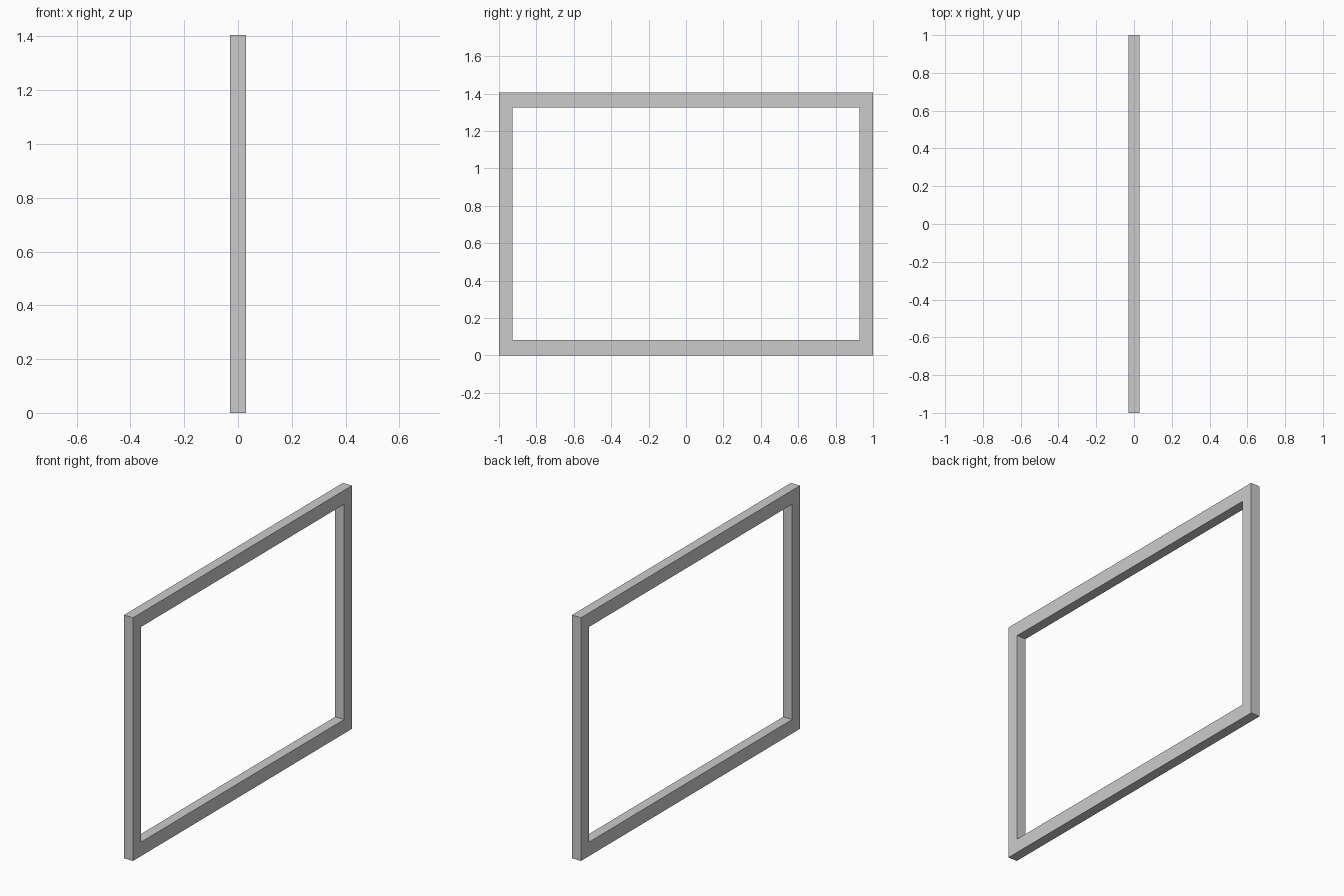
import bpy
import bmesh

if "Cube" in bpy.data.objects:
    bpy.data.objects.remove(bpy.data.objects["Cube"])

WIDTH, HEIGHT, DEPTH = 2.0, 1.406, 0.058
SIDE, RAIL = 0.072, 0.081   # border widths: uprights, top and bottom rails


def rectangle(bm, inset_y, inset_z):
    y = WIDTH / 2 - inset_y
    z0, z1 = inset_z, HEIGHT - inset_z
    corners = [(-y, z0), (y, z0), (y, z1), (-y, z1)]
    return [bm.verts.new((-DEPTH / 2, cy, cz)) for cy, cz in corners]


# Rectangular border with mitred corners, extruded to its depth
bm = bmesh.new()
outer = rectangle(bm, 0, 0)
inner = rectangle(bm, SIDE, RAIL)
faces = []
for i in range(4):
    j = (i + 1) % 4
    faces.append(bm.faces.new((outer[i], outer[j], inner[j], inner[i])))
result = bmesh.ops.extrude_face_region(bm, geom=faces, use_keep_orig=True)
moved = [g for g in result["geom"] if isinstance(g, bmesh.types.BMVert)]
bmesh.ops.translate(bm, verts=moved, vec=(DEPTH, 0, 0))
bmesh.ops.recalc_face_normals(bm, faces=bm.faces)

mesh = bpy.data.meshes.new("frame")
bm.to_mesh(mesh)
bm.free()
frame = bpy.data.objects.new("frame", mesh)
bpy.context.collection.objects.link(frame)
